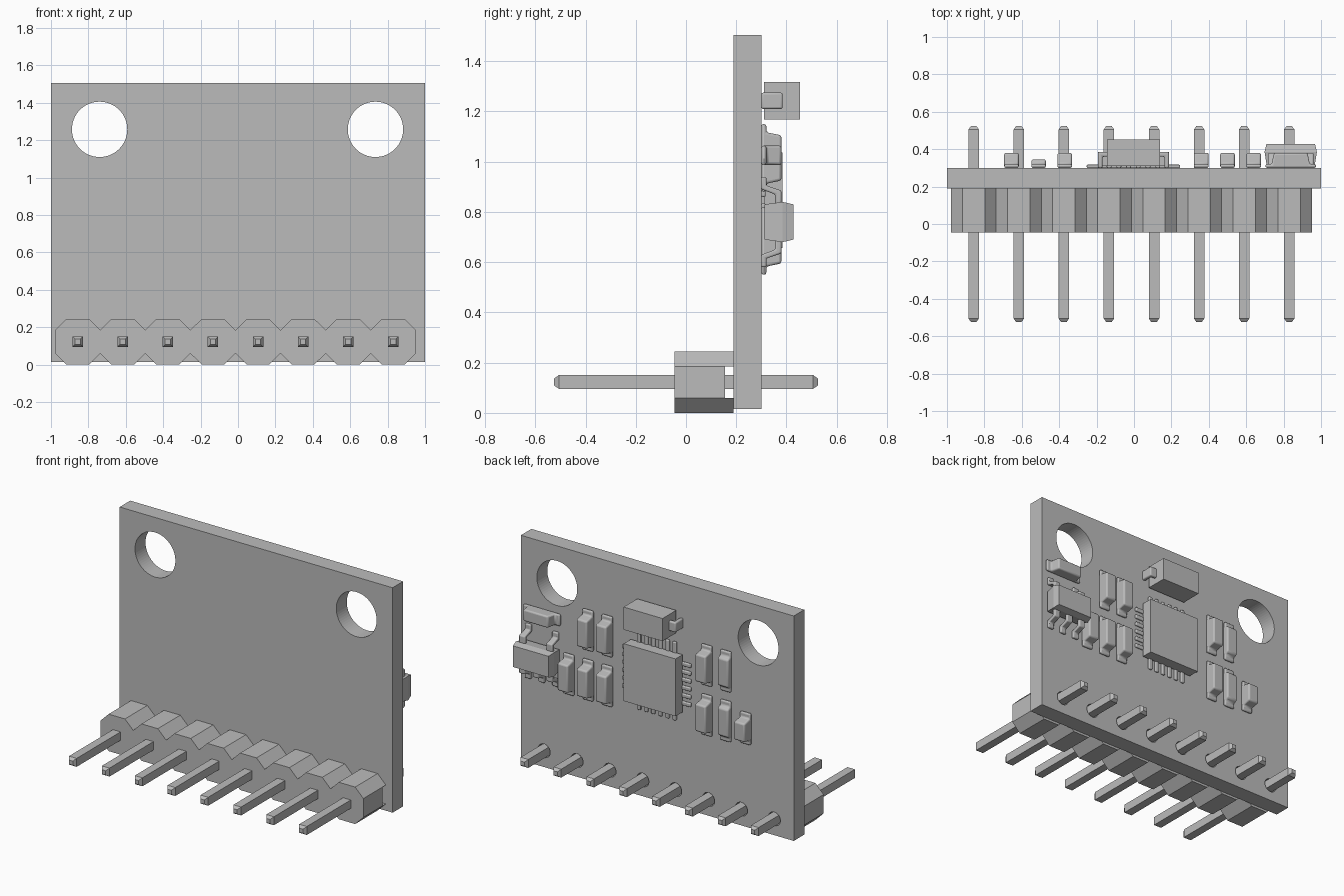
import bpy, bmesh, math
from mathutils import Vector, Matrix

old = bpy.data.objects.get("Cube")
if old:
    bpy.data.objects.remove(old, do_unlink=True)

grey = bpy.data.materials.new("plain grey")
grey.use_nodes = True
grey.diffuse_color = (0.5, 0.5, 0.5, 1)
grey.node_tree.nodes["Principled BSDF"].inputs["Base Color"].default_value = (0.5, 0.5, 0.5, 1)

BACK, FRONT = 0.30, 0.19          # board faces along y
PINS = [-0.857 + 0.241 * i for i in range(8)]
PIN_Z = 0.123


def finish(name, bm, bevel=0.0):
    bmesh.ops.recalc_face_normals(bm, faces=bm.faces)
    mesh = bpy.data.meshes.new(name)
    bm.to_mesh(mesh)
    bm.free()
    mesh.materials.append(grey)
    ob = bpy.data.objects.new(name, mesh)
    bpy.context.collection.objects.link(ob)
    if bevel:
        mod = ob.modifiers.new("soft_edges", 'BEVEL')
        mod.width, mod.segments, mod.limit_method = bevel, 3, 'ANGLE'
        bpy.ops.object.select_all(action='DESELECT')
        ob.select_set(True)
        bpy.context.view_layer.objects.active = ob
        bpy.ops.object.shade_smooth_by_angle(angle=math.radians(35))
    return ob


def prism(bm, pts, lo, hi, axis):
    """Extrude a profile along an axis: 'x' takes (y, z), 'y' takes (x, z), 'z' takes (x, y)."""
    i = 'xyz'.index(axis)

    def at(p, d):
        c = list(p)
        c.insert(i, d)
        return bm.verts.new(c)
    a, b = [at(p, lo) for p in pts], [at(p, hi) for p in pts]
    bm.faces.new(a)
    bm.faces.new(b[::-1])
    for k in range(len(a)):
        j = (k + 1) % len(a)
        bm.faces.new((a[k], b[k], b[j], a[j]))


def box(bm, x, y, z):
    prism(bm, [(x[0], z[0]), (x[1], z[0]), (x[1], z[1]), (x[0], z[1])], y[0], y[1], 'y')


# Circuit board with two mounting holes and a row of pin holes
bm = bmesh.new()
box(bm, (-1, 1), (FRONT, BACK), (0.015, 1.505))
board = finish("board", bm)
bm = bmesh.new()
holes = [(-0.74, 1.258, 0.148, 64), (0.735, 1.258, 0.148, 64)] + [(x, PIN_Z, 0.045, 24) for x in PINS]
for x, z, r, n in holes:
    ring = [(x + r * math.cos(math.tau * k / n), z + r * math.sin(math.tau * k / n)) for k in range(n)]
    prism(bm, ring, 0.1, 0.4, 'y')
cutter = finish("hole_cutter", bm)
cutter.hide_render = True
cut = board.modifiers.new("holes", 'BOOLEAN')
cut.operation, cut.object, cut.solver = 'DIFFERENCE', cutter, 'EXACT'
bpy.context.view_layer.objects.active = board
bpy.ops.object.modifier_apply(modifier=cut.name)
bpy.data.objects.remove(cutter, do_unlink=True)

# Scalloped header housing, with a groove along its rear face
HALF, FLAT, Z1, Z2, TOP = 0.1205, 0.06, 0.06, 0.185, 0.245
upper = [(PINS[0] - HALF, Z2)]
for x in PINS:
    upper += [(x - FLAT, TOP), (x + FLAT, TOP), (x + HALF, Z2)]
lower = [(x, TOP - z) for x, z in reversed(upper)]
bm = bmesh.new()
prism(bm, upper + lower, -0.045, 0.155, 'y')
for x in PINS:
    for side in (Z2, Z1):
        tip = TOP if side == Z2 else 0.0
        prism(bm, [(x - HALF, side), (x - FLAT, tip), (x + FLAT, tip), (x + HALF, side)],
              0.155, FRONT, 'y')
finish("header_housing", bm)

# Square pins with tapered tips
for n, x in enumerate(PINS):
    bm = bmesh.new()
    loops = []
    for y, h in ((-0.525, 0.014), (-0.505, 0.028), (0.505, 0.028), (0.525, 0.014)):
        loops.append([bm.verts.new((x + sx * h, y, PIN_Z + sz * h))
                      for sx, sz in ((-1, -1), (1, -1), (1, 1), (-1, 1))])
    bm.faces.new(loops[0])
    bm.faces.new(loops[-1])
    for a, b in zip(loops, loops[1:]):
        for k in range(4):
            bm.faces.new((a[k], a[(k + 1) % 4], b[(k + 1) % 4], b[k]))
    finish(f"header_pin_{n + 1}", bm)

# Large square chip with rows of leads on four sides
CX, CZ, R = -0.003, 0.847, 0.19
bm = bmesh.new()
box(bm, (CX - R, CX + R), (BACK + 0.01, 0.385), (CZ - R, CZ + R))
finish("main_chip", bm)
bm = bmesh.new()
for k in range(6):
    o = (k - 2.5) * 0.052
    box(bm, (CX + o - 0.013, CX + o + 0.013), (BACK, 0.317), (CZ - 0.26, CZ + 0.26))
    box(bm, (CX - 0.25, CX + 0.25), (BACK, 0.317), (CZ + o - 0.013, CZ + o + 0.013))
finish("main_chip_leads", bm, 0.006)

# Tall block with a bent lead at each end
bm = bmesh.new()
box(bm, (-0.145, 0.14), (0.31, 0.453), (1.168, 1.318))
finish("tall_block", bm)
bm = bmesh.new()
for s in (-1, 1):
    path = [(0.12, 0.385), (0.19, 0.385), (0.19, BACK), (0.165, BACK), (0.165, 0.36), (0.12, 0.36)]
    prism(bm, [(CX + s * x, y) for x, y in path], 1.21, 1.275, 'z')
finish("tall_block_leads", bm, 0.008)


# Small chip parts: raised body between two low feet
def small_part(name, x, z, length, height, width=0.078, sideways=False):
    f, b = length / 2, length / 2 - 0.045
    low = BACK + 0.02
    half = [(f, BACK), (f, low), (b + 0.012, low), (b, BACK + height)]
    pts = half + [(-t, y) for t, y in reversed(half)]
    bm = bmesh.new()
    if sideways:
        prism(bm, [(x + t, y) for t, y in pts], z - width / 2, z + width / 2, 'z')
    else:
        prism(bm, [(y, z + t) for t, y in pts], x - width / 2, x + width / 2, 'x')
    finish(name, bm, 0.01)


UP, DOWN = 1.015, 0.685
for n, (x, z, h) in enumerate([(0.50, UP, 0.08), (0.36, UP, 0.08),
                               (0.64, DOWN, 0.08), (0.50, DOWN, 0.08), (0.36, DOWN, 0.08),
                               (-0.37, UP, 0.08), (-0.51, UP, 0.045),
                               (-0.37, DOWN, 0.08), (-0.51, DOWN, 0.045)]):
    small_part(f"small_part_{n + 1}", x, z, 0.27, h)
small_part("short_part", -0.655, 0.675, 0.21, 0.08)
small_part("sideways_part", 0.838, 1.025, 0.27, 0.08, sideways=True)

# Five-lead chip: body widest at mid height, with gull-wing leads
SX, SZ = 0.838, 0.76
bm = bmesh.new()
rings = []
for y, w, h in ((0.312, 0.128, 0.07), (0.385, 0.14, 0.08), (0.428, 0.13, 0.07)):
    rings.append([bm.verts.new((SX + sx * w, y, SZ + sz * h))
                  for sx, sz in ((-1, -1), (1, -1), (1, 1), (-1, 1))])
bm.faces.new(rings[0])
bm.faces.new(rings[-1])
for a, b in zip(rings, rings[1:]):
    for k in range(4):
        bm.faces.new((a[k], a[(k + 1) % 4], b[(k + 1) % 4], b[k]))
finish("lead_chip", bm)
bm = bmesh.new()
wing = [(0.06, 0.38), (0.125, 0.38), (0.145, 0.32), (0.18, 0.32),
        (0.18, BACK), (0.13, BACK), (0.11, 0.355), (0.06, 0.355)]
for s, offsets in ((1, (-0.1, 0.1)), (-1, (-0.1, 0, 0.1))):
    for o in offsets:
        prism(bm, [(y, SZ + s * t) for t, y in wing], SX + o - 0.022, SX + o + 0.022, 'x')
finish("lead_chip_leads", bm, 0.007)
